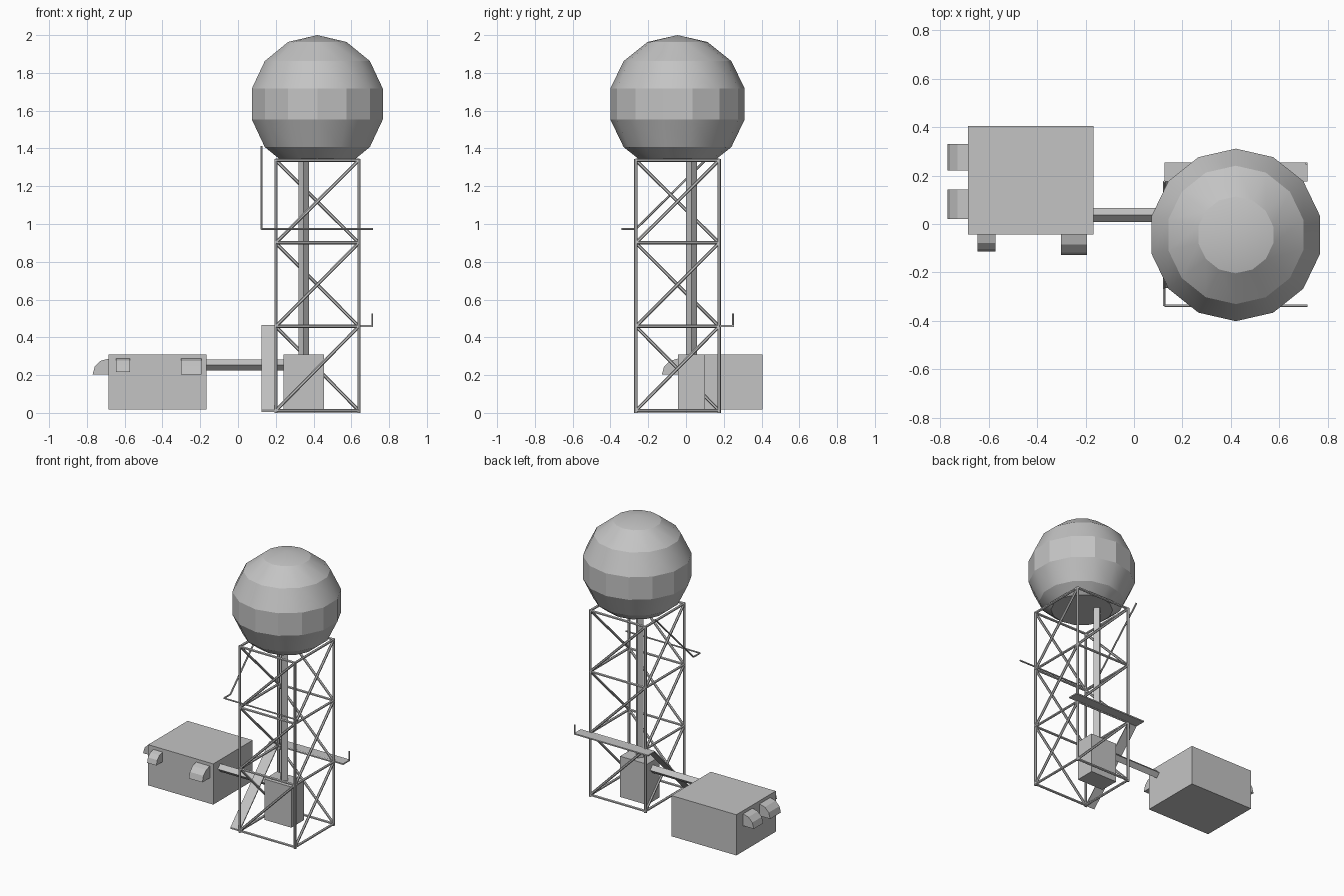
import bpy
import bmesh
import math
from mathutils import Vector, Matrix

cube = bpy.data.objects.get("Cube")
if cube:
    bpy.data.objects.remove(cube, do_unlink=True)

grey = bpy.data.materials.new("light_grey")
grey.use_nodes = True
colour = (0.55, 0.55, 0.55, 1)
grey.diffuse_color = colour
grey.node_tree.nodes["Principled BSDF"].inputs["Base Color"].default_value = colour


def finish(name, bm):
    bmesh.ops.recalc_face_normals(bm, faces=bm.faces)
    mesh = bpy.data.meshes.new(name)
    bm.to_mesh(mesh)
    bm.free()
    mesh.materials.append(grey)
    obj = bpy.data.objects.new(name, mesh)
    bpy.context.collection.objects.link(obj)
    return obj


def box(name, low, high):
    low, high = Vector(low), Vector(high)
    bm = bmesh.new()
    bmesh.ops.create_cube(bm, size=1)
    size = Matrix.Diagonal((high - low).to_4d())
    size[3][3] = 1
    bm.transform(Matrix.Translation((low + high) / 2) @ size)
    return finish(name, bm)


def add_rod(bm, a, b, radius, sides):
    a, b = Vector(a), Vector(b)
    turn = (b - a).to_track_quat('Z', 'Y').to_matrix().to_4x4()
    bmesh.ops.create_cone(bm, cap_ends=True, segments=sides, radius1=radius,
                          radius2=radius, depth=(b - a).length,
                          matrix=Matrix.Translation((a + b) / 2) @ turn)


def rods(name, pairs, radius, sides=6):
    bm = bmesh.new()
    for a, b in pairs:
        add_rod(bm, a, b, radius, sides)
    return finish(name, bm)


def hood(name, wall_point, out, width, radius):
    """Solid quarter-round hood: flat against a wall, curved on top."""
    base, out = Vector(wall_point), Vector(out)
    side = out.cross(Vector((0, 0, 1))) * width / 2
    profile = [base]
    for i in range(4):
        t = math.radians(30 * i)
        profile.append(base + radius * (out * math.cos(t) + Vector((0, 0, math.sin(t)))))
    bm = bmesh.new()
    face = bm.faces.new([bm.verts.new(p - side) for p in profile])
    ext = bmesh.ops.extrude_face_region(bm, geom=[face], use_keep_orig=True)
    moved = [g for g in ext["geom"] if isinstance(g, bmesh.types.BMVert)]
    bmesh.ops.translate(bm, verts=moved, vec=side * 2)
    return finish(name, bm)


# Radar dome, cut flat where it meets the tower
dome_bm = bmesh.new()
bmesh.ops.create_uvsphere(dome_bm, u_segments=14, v_segments=14, radius=0.365)
bmesh.ops.delete(dome_bm, geom=dome_bm.verts[:], context='VERTS')
rings = []
R = 0.365
for k in range(-2, 4):
    lat = math.pi / 14 * (2 * k - 1)
    ring_r, ring_z = R * math.cos(lat), R * math.sin(lat)
    rings.append([dome_bm.verts.new((ring_r * math.sin(2 * math.pi * i / 14),
                                     ring_r * math.cos(2 * math.pi * i / 14), ring_z))
                  for i in range(14)])
apex = dome_bm.verts.new((0, 0, R))
for i in range(14):
    j = (i + 1) % 14
    for lower, upper in zip(rings, rings[1:]):
        dome_bm.faces.new((lower[i], lower[j], upper[j], upper[i]))
    dome_bm.faces.new((rings[-1][i], rings[-1][j], apex))
dome_bm.transform(Matrix.Translation((0.42, -0.045, 1.635)))
cut = bmesh.ops.bisect_plane(dome_bm, geom=dome_bm.verts[:] + dome_bm.edges[:] + dome_bm.faces[:],
                             plane_co=(0, 0, 1.345), plane_no=(0, 0, -1), clear_outer=True)
rim = [e for e in cut["geom_cut"] if isinstance(e, bmesh.types.BMEdge)]
bmesh.ops.contextual_create(dome_bm, geom=rim)
dome = finish("dome", dome_bm)
bpy.ops.object.select_all(action='DESELECT')
dome.select_set(True)
bpy.context.view_layer.objects.active = dome
bpy.ops.object.shade_smooth_by_angle(angle=math.radians(25))

# Lattice tower: legs, level rings and one diagonal per bay on each side
corners = [(0.2, -0.265), (0.64, -0.265), (0.64, 0.175), (0.2, 0.175)]
levels = [0.012, 0.458, 0.9, 1.338]
legs, bars, braces = [], [], []
for n, a in enumerate(corners):
    b = corners[(n + 1) % 4]
    legs.append(((*a, 0), (*a, 1.345)))
    for z in levels:
        bars.append(((*a, z), (*b, z)))
    for z0, z1 in zip(levels, levels[1:]):
        braces.append(((*a, z0), (*b, z1)))
rods("tower_legs", legs, 0.009)
rods("tower_bars", bars, 0.009)
rods("tower_braces", braces, 0.009)

# Cable mast, equipment cabinet and duct to the shed
rods("mast", [((0.348, 0.028, 0.3), (0.348, 0.028, 1.345))], 0.029, 4)
box("cabinet", (0.24, -0.043, 0.017), (0.455, 0.1, 0.31))
rods("duct", [((-0.18, 0.037, 0.253), (0.25, 0.037, 0.253))], 0.029, 4)

# Shed with quarter-round hoods
box("shed", (-0.685, -0.043, 0.017), (-0.167, 0.405, 0.31))
hood("front_hood_small", (-0.608, -0.043, 0.217), (0, -1, 0), 0.074, 0.07)
hood("front_hood_large", (-0.248, -0.043, 0.202), (0, -1, 0), 0.108, 0.085)
for n, y in enumerate((0.081, 0.275)):
    hood("side_hood_%d" % n, (-0.685, y, 0.202), (-1, 0, 0), 0.122 - 0.014 * n, 0.085)

# Lower ramp: thin sloping sheet along the outside of the tower
ramp_bm = bmesh.new()
low, high = (-0.265, 0.012), (0.175, 0.46)
ramp_verts = [ramp_bm.verts.new((x, y, z + dz)) for dz in (-0.006, 0.004)
              for x, (y, z) in ((0.125, low), (0.2, low), (0.2, high), (0.125, high))]
bmesh.ops.convex_hull(ramp_bm, input=ramp_verts)
finish("lower_ramp", ramp_bm)

# Rear walkway with its end post
box("rear_walkway", (0.125, 0.175, 0.455), (0.715, 0.253, 0.464))
rods("walkway_post", [((0.711, 0.249, 0.46), (0.711, 0.249, 0.525))], 0.005)

# Upper handrail: along the front, round the corner, then climbing to the dome
path = [(0.715, -0.338, 0.974), (0.125, -0.338, 0.974),
        (0.125, -0.265, 0.974), (0.125, 0.175, 1.41)]
rods("upper_rail", list(zip(path, path[1:])), 0.006)
